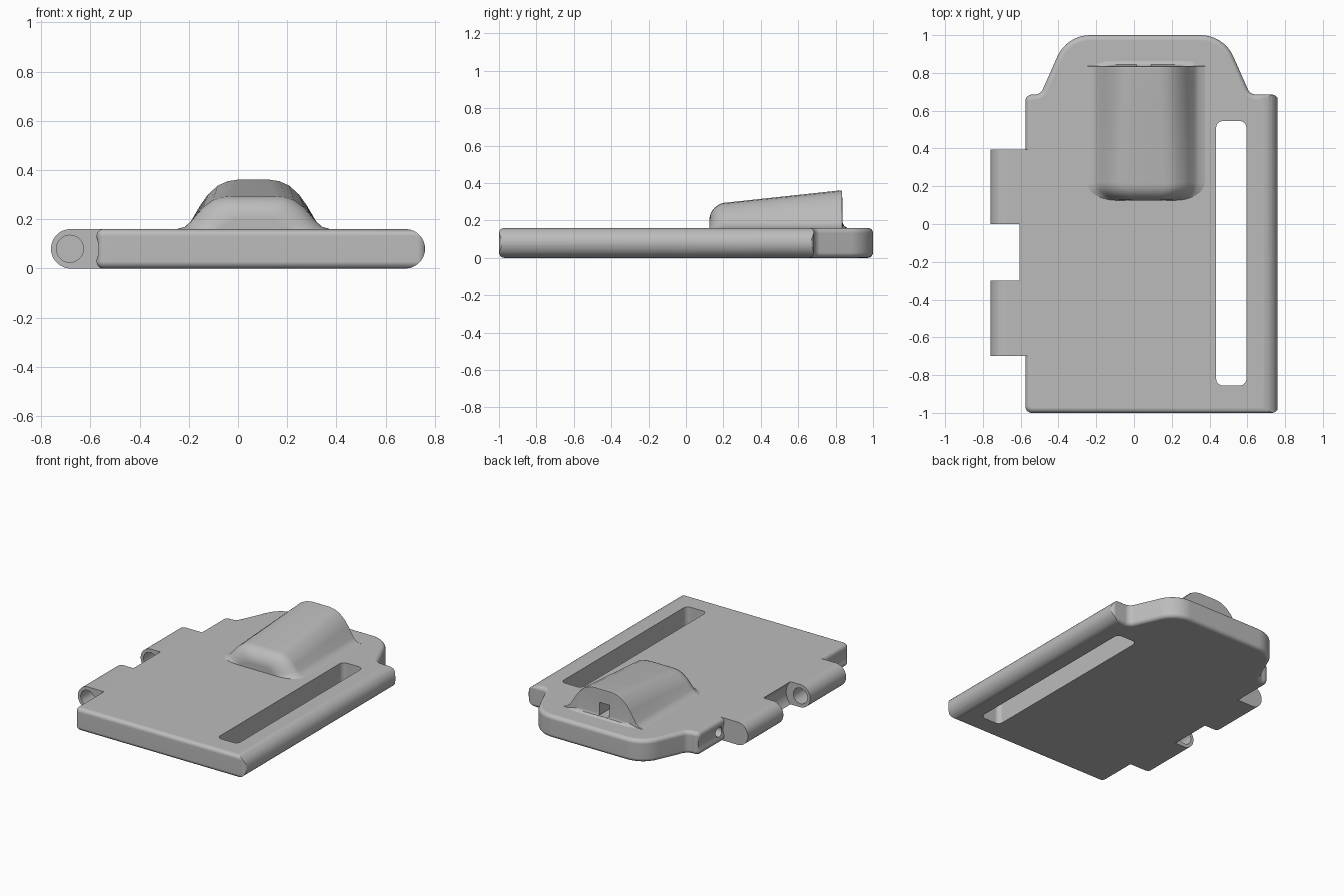
import bpy
import bmesh
from math import sin, cos, tan, pi, radians
from mathutils import Vector

cube = bpy.data.objects.get("Cube")
if cube:
    bpy.data.objects.remove(cube, do_unlink=True)

grey = bpy.data.materials.new("plain grey")
grey.use_nodes = True
colour = (0.5, 0.5, 0.5, 1)
grey.diffuse_color = colour
grey.node_tree.nodes["Principled BSDF"].inputs["Base Color"].default_value = colour

THICK = 0.16
MID = THICK / 2
PIN_X = -0.683


def finish(name, bm):
    bmesh.ops.recalc_face_normals(bm, faces=bm.faces)
    mesh = bpy.data.meshes.new(name)
    bm.to_mesh(mesh)
    bm.free()
    obj = bpy.data.objects.new(name, mesh)
    bpy.context.collection.objects.link(obj)
    mesh.materials.append(grey)
    return obj


def prism(name, points, axis, low, high, bevel=0):
    """Extrude a flat outline along one axis, optionally rounding both rims."""
    place = {"x": lambda a, b, h: (h, a, b),
             "y": lambda a, b, h: (a, h, b),
             "z": lambda a, b, h: (a, b, h)}[axis]
    bm = bmesh.new()
    rims = [[bm.verts.new(place(a, b, h)) for a, b in points] for h in (low, high)]
    caps = [bm.faces.new(r) for r in rims]
    n = len(points)
    for i in range(n):
        j = (i + 1) % n
        bm.faces.new((rims[0][i], rims[0][j], rims[1][j], rims[1][i]))
    bmesh.ops.recalc_face_normals(bm, faces=bm.faces)
    if bevel:
        edges = [e for c in caps for e in c.edges]
        bmesh.ops.bevel(bm, geom=edges, offset=bevel, segments=5,
                        profile=0.5, affect="EDGES")
    return finish(name, bm)


def rounded(corners, steps=8):
    """Turn (x, y, radius) corners into an outline with arcs."""
    out = []
    for i, (x, y, r) in enumerate(corners):
        p = Vector((x, y))
        a = (Vector(corners[i - 1][:2]) - p).normalized()
        b = (Vector(corners[(i + 1) % len(corners)][:2]) - p).normalized()
        half = a.angle(b) / 2
        centre = p + (a + b).normalized() * r / sin(half)
        u = (p + a * r / tan(half) - centre).normalized()
        v = (p + b * r / tan(half) - centre).normalized()
        for s in range(steps + 1):
            out.append(centre + u.slerp(v, s / steps).normalized() * r)
    return out


def arc(cx, cy, r, start, end, steps):
    angles = [radians(start + (end - start) * i / steps) for i in range(steps + 1)]
    return [(cx + r * cos(t), cy + r * sin(t)) for t in angles]


def circle(cx, cy, r):
    return arc(cx, cy, r, 0, 360, 48)[:-1]


def combine(target, tool, operation="DIFFERENCE"):
    mod = target.modifiers.new("shape", "BOOLEAN")
    mod.operation = operation
    mod.solver = "EXACT"
    mod.object = tool
    bpy.context.view_layer.objects.active = target
    bpy.ops.object.modifier_apply(modifier=mod.name)
    bpy.data.objects.remove(tool, do_unlink=True)


def smooth(obj):
    bpy.ops.object.select_all(action="DESELECT")
    obj.select_set(True)
    bpy.context.view_layer.objects.active = obj
    bpy.ops.object.shade_smooth_by_angle(angle=radians(35))
    mod = obj.modifiers.new("even shading", "WEIGHTED_NORMAL")
    mod.keep_sharp = True


# Base plate with the tapered tab at the back
outline = rounded([
    (-0.575, -1, 0.035), (0.765, -1, 0.035), (0.765, 0.685, 0.035),
    (0.615, 0.685, 0.05), (0.476, 1, 0.19), (-0.356, 1, 0.19),
    (-0.495, 0.685, 0.05), (-0.575, 0.685, 0.035)])
plate = prism("base_plate", outline, "z", 0, THICK, bevel=0.028)

# Full round along the right-hand edge
edge = [(0.68, 0.161)] + arc(0.68, MID, MID, 85, -85, 20)
edge += [(0.68, -0.001), (0.68, -0.1), (0.9, -0.1), (0.9, 0.3), (0.68, 0.3)]
combine(plate, prism("edge_cutter", edge, "y", -1.2, 1.2))

# Shallow hinge clearance along the other edge
combine(plate, prism("clearance_cutter", circle(PIN_X, MID, 0.117), "y", -1.2, 1.2))

# Hinge lugs, parted by a round gap and bored for the pin
lug = arc(PIN_X + 0.003, MID, MID, 90, 270, 24) + [(-0.5, 0), (-0.5, THICK)]
combine(plate, prism("lugs", lug, "y", -0.7, 0.395), "UNION")
combine(plate, prism("gap_cutter", circle(PIN_X, MID, 0.111), "y", -0.3, 0))
combine(plate, prism("pin_cutter", circle(PIN_X, MID, 0.055), "y", -0.8, 0.35))
combine(plate, prism("side_hole_cutter", circle(0.445, MID, 0.035), "x", -0.7, -0.45))

# Long strap slot
slot = rounded([(0.435, -0.855, 0.035), (0.595, -0.855, 0.035),
                (0.595, 0.545, 0.035), (0.435, 0.545, 0.035)])
combine(plate, prism("slot_cutter", slot, "z", -0.1, 0.3))
smooth(plate)

# Raised housing: half sections as (offset from centre, height above plate)
front_half = [(0.09, 0.137), (0.13, 0.133), (0.165, 0.12), (0.205, 0.09), (0.228, 0.065),
              (0.255, 0.032), (0.28, 0.01), (0.318, 0)]
back_half = [(0.065, 0.202), (0.105, 0.196), (0.145, 0.178), (0.185, 0.142), (0.215, 0.1),
             (0.255, 0.032), (0.28, 0.01), (0.318, 0)]
CENTRE = 0.063
BASE = THICK - 0.0015


def section(y, width, height, blend):
    half = []
    for (a, b), (c, d) in zip(front_half, back_half):
        half.append((width * (a + (c - a) * blend), BASE + height * (b + (d - b) * blend)))
    half.append((half[-1][0], BASE - 0.01))
    points = [(-x, z) for x, z in reversed(half)] + half
    return [(CENTRE + x, y, z) for x, z in points]


# Rounded nose, rising body, then a small fillet behind the rear wall
rows = []
for i in range(9):
    t = i / 8 * pi / 2
    rows.append((0.22 - 0.095 * cos(t), 0.5 + 0.5 * sin(t), 0.3 + 0.7 * sin(t), 0))
rows += [(0.42, 1, 1, 0.33), (0.62, 1, 1, 0.66), (0.825, 1, 1, 1), (0.835, 1, 0.98, 1),
         (0.837, 1, 0.15, 1), (0.845, 1.01, 0.06, 1), (0.865, 1.02, 0, 1)]
bm = bmesh.new()
rings = [[bm.verts.new(p) for p in section(*row)] for row in rows]
for one, two in zip(rings, rings[1:]):
    for i in range(len(one)):
        j = (i + 1) % len(one)
        bm.faces.new((one[i], one[j], two[j], two[i]))
bm.faces.new(rings[0])
bm.faces.new(rings[-1])
housing = finish("housing", bm)

# Small socket in the rear wall
socket = [(0.013, 0.172), (0.09, 0.172), (0.09, 0.262), (0.013, 0.262)]
combine(housing, prism("socket_cutter", socket, "y", 0.68, 0.95))
smooth(housing)
